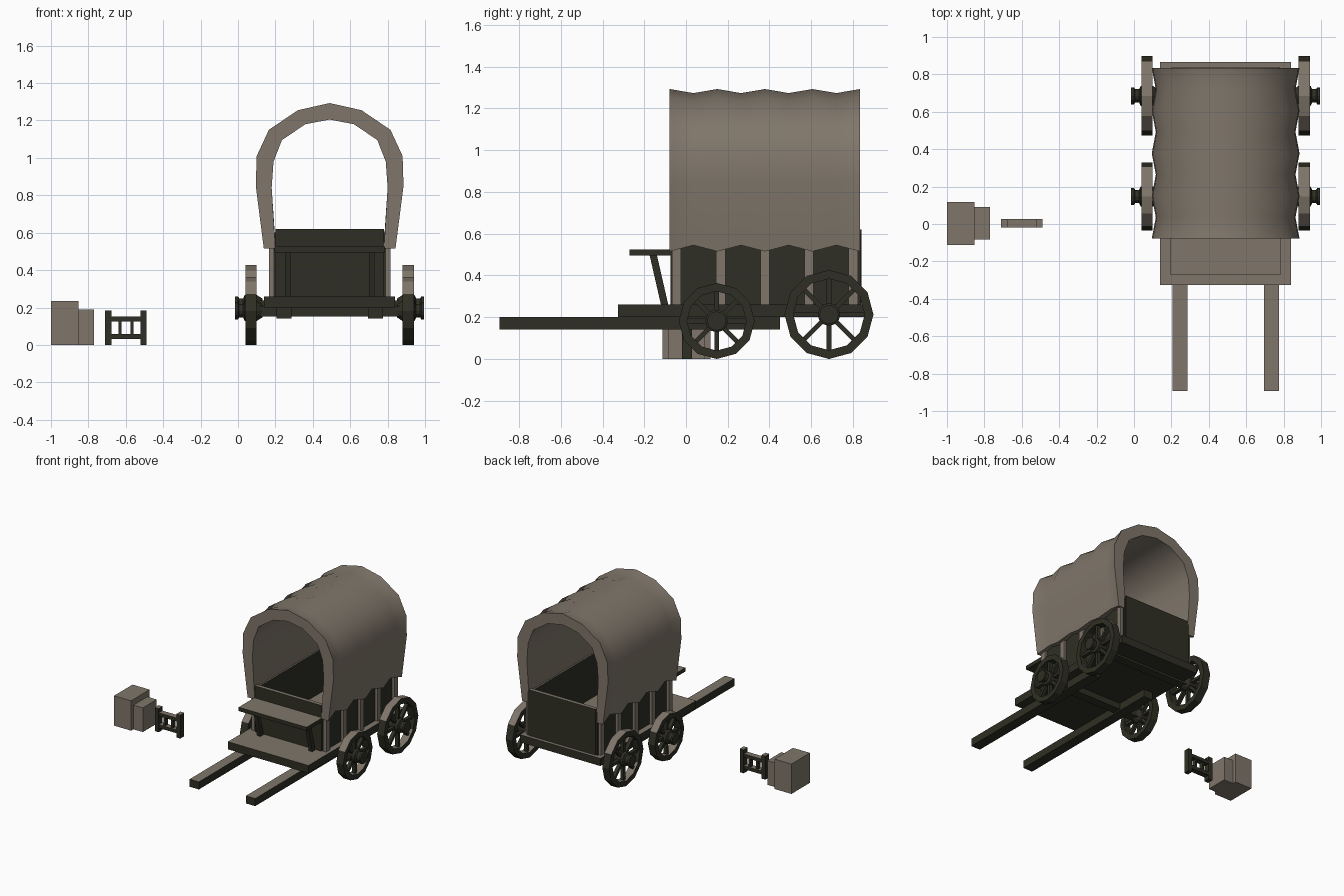
import bpy, bmesh, math
from mathutils import Matrix, Vector

if "Cube" in bpy.data.objects:
    bpy.data.objects.remove(bpy.data.objects["Cube"])


def material(name, col):
    m = bpy.data.materials.new(name)
    m.diffuse_color = (*col, 1)
    m.use_nodes = True
    m.node_tree.nodes["Principled BSDF"].inputs["Base Color"].default_value = m.diffuse_color
    return m


LIGHT = material("pale taupe", (0.215, 0.182, 0.145))
DARK = material("dark olive brown", (0.028, 0.028, 0.018))
CX = 0.49  # wagon centre line


def finish(name, bm, mode="wood", smooth=None):
    """mode: wood = dark with pale upward faces, light or dark = one colour"""
    bmesh.ops.recalc_face_normals(bm, faces=bm.faces[:])
    me = bpy.data.meshes.new(name)
    if mode == "wood":
        for f in bm.faces:
            f.material_index = 1 if f.normal.z > 0.6 else 0
    bm.to_mesh(me)
    bm.free()
    mats = {"wood": [DARK, LIGHT], "light": [LIGHT], "dark": [DARK]}[mode]
    for m in mats:
        me.materials.append(m)
    ob = bpy.data.objects.new(name, me)
    bpy.context.collection.objects.link(ob)
    if smooth:
        bpy.ops.object.select_all(action='DESELECT')
        ob.select_set(True)
        bpy.context.view_layer.objects.active = ob
        bpy.ops.object.shade_smooth_by_angle(angle=math.radians(smooth))
    return ob


def add_box(bm, x, y, z, rot=None):
    lo, hi = Vector((x[0], y[0], z[0])), Vector((x[1], y[1], z[1]))
    m = Matrix.Translation((lo + hi) / 2) @ Matrix.Diagonal((*(hi - lo), 1))
    bmesh.ops.create_cube(bm, size=1, matrix=(rot @ m) if rot else m)


def box(name, x, y, z, mode="wood"):
    bm = bmesh.new()
    add_box(bm, x, y, z)
    return finish(name, bm, mode)


def both(a, b):
    """x range and its mirror image across the wagon"""
    return ((a, b), (2 * CX - b, 2 * CX - a))


def lathe(bm, prof, n, centre, side, closed):
    """revolve (x, radius) profile about an x axis through the centre"""
    rings = []
    for i in range(n):
        a = 2 * math.pi * i / n
        rings.append([bm.verts.new((CX + side * (x - CX), centre[0] + r * math.cos(a),
                                    centre[1] + r * math.sin(a))) for x, r in prof])
    k = len(prof)
    for i in range(n):
        p, q = rings[i], rings[(i + 1) % n]
        for j in range(k if closed else k - 1):
            l = (j + 1) % k
            bm.faces.new((p[j], p[l], q[l], q[j]))
    if not closed:
        bm.faces.new([r[0] for r in rings])
        bm.faces.new([r[-1] for r in rings])


# wagon bed, seat and end boards
box("floor", (0.14, 0.84), (-0.325, 0.865), (0.20, 0.26))
box("seat", (0.195, 0.785), (-0.27, -0.06), (0.495, 0.525))
box("front_board", (0.20, 0.78), (-0.075, -0.045), (0.26, 0.62))
box("tailgate", (0.20, 0.78), (0.81, 0.84), (0.26, 0.62))

for xr in both(0.185, 0.207):
    box("side_panel", xr, (-0.06, 0.835), (0.26, 0.60))
for xr in both(0.165, 0.19):
    for i in range(5):
        y = -0.045 + i * 0.2115
        box("side_post", xr, (y - 0.022, y + 0.022), (0.26, 0.53), "light")
for xr in both(0.205, 0.285):
    box("shaft", xr, (-0.893, 0.45), (0.14, 0.20))

# slanted seat supports
for xr in both(0.25, 0.28):
    bm = bmesh.new()
    add_box(bm, xr, (-0.12, -0.085), (0.26, 0.50))
    for v in bm.verts:
        if v.co.z > 0.4:
            v.co.y -= 0.055
    finish("seat_support", bm, "dark")

# wheels, hubs and axles: (y, radius)
for label, wy, R, rim in (("front", 0.147, 0.182, 0.04), ("rear", 0.685, 0.213, 0.042)):
    box(label + "_axle", (0.10, 0.88), (wy - 0.035, wy + 0.035), (R - 0.03, R + 0.025))
    for side in (1, -1):
        bm = bmesh.new()
        lathe(bm, [(0.04, R), (0.10, R), (0.10, R - rim), (0.04, R - rim)], 12, (wy, R), side, True)
        finish(label + "_wheel_rim", bm)
        bm = bmesh.new()
        xc = CX + side * (0.07 - CX)
        for i in range(8):
            m = Matrix.Translation((xc, wy, R)) @ Matrix.Rotation(i * math.pi / 4, 4, 'X')
            add_box(bm, (-0.014, 0.014), (-0.011, 0.011), (0.03, R - rim + 0.005), m)
        finish(label + "_wheel_spokes", bm, "dark")
        bm = bmesh.new()
        lathe(bm, [(-0.015, 0.025), (-0.015, 0.046), (0.0, 0.046), (0.006, 0.036), (0.028, 0.036),
                   (0.036, 0.054), (0.10, 0.054), (0.13, 0.035)], 12, (wy, R), side, False)
        finish(label + "_wheel_hub", bm, "dark")

# canvas cover: thick arch that sags between five hoops
outer = [(0.138, 0.515), (0.095, 0.85), (0.10, 1.01), (0.165, 1.15), (0.32, 1.255), (0.49, 1.293)]
inner = [(0.20, 0.515), (0.18, 0.84), (0.19, 0.98), (0.235, 1.095), (0.36, 1.18), (0.49, 1.205)]


def arch(half):
    return half + [(2 * CX - x, z) for x, z in reversed(half[:-1])]


loop = arch(outer) + arch(inner)[::-1]
n_out = len(arch(outer))
bm = bmesh.new()
rings = []
for s in range(9):
    y = -0.078 + s * 0.114
    ring = []
    for i, (x, z) in enumerate(loop):
        if s % 2:
            if z < 0.6:
                z += 0.03
            elif i < n_out:
                z = 0.6 + (z - 0.6) * 0.972
            if i < n_out:
                x = CX + (x - CX) * 0.945
        ring.append(bm.verts.new((x, y, z)))
    rings.append(ring)
N = len(loop)
for a, b in zip(rings, rings[1:]):
    for i in range(N):
        j = (i + 1) % N
        bm.faces.new((a[i], a[j], b[j], b[i]))
for r in (rings[0], rings[-1]):
    for i in range(n_out - 1):
        bm.faces.new((r[i], r[i + 1], r[N - 2 - i], r[N - 1 - i]))
finish("canvas_cover", bm, "light", 40)

# crates beside the wagon
box("large_crate", (-1.0, -0.852), (-0.112, 0.118), (0, 0.235), "light")
box("small_crate", (-0.852, -0.77), (-0.083, 0.09), (0, 0.19), "light")

# small fence piece
bm = bmesh.new()
for x in (-0.71, -0.522):
    add_box(bm, (x, x + 0.034), (-0.02, 0.028), (0, 0.185))
for x in (-0.64, -0.575):
    add_box(bm, (x, x + 0.016), (-0.012, 0.02), (0.05, 0.14))
for z in (0.032, 0.125):
    add_box(bm, (-0.68, -0.52), (-0.018, 0.026), (z, z + 0.027))
finish("fence_piece", bm)
